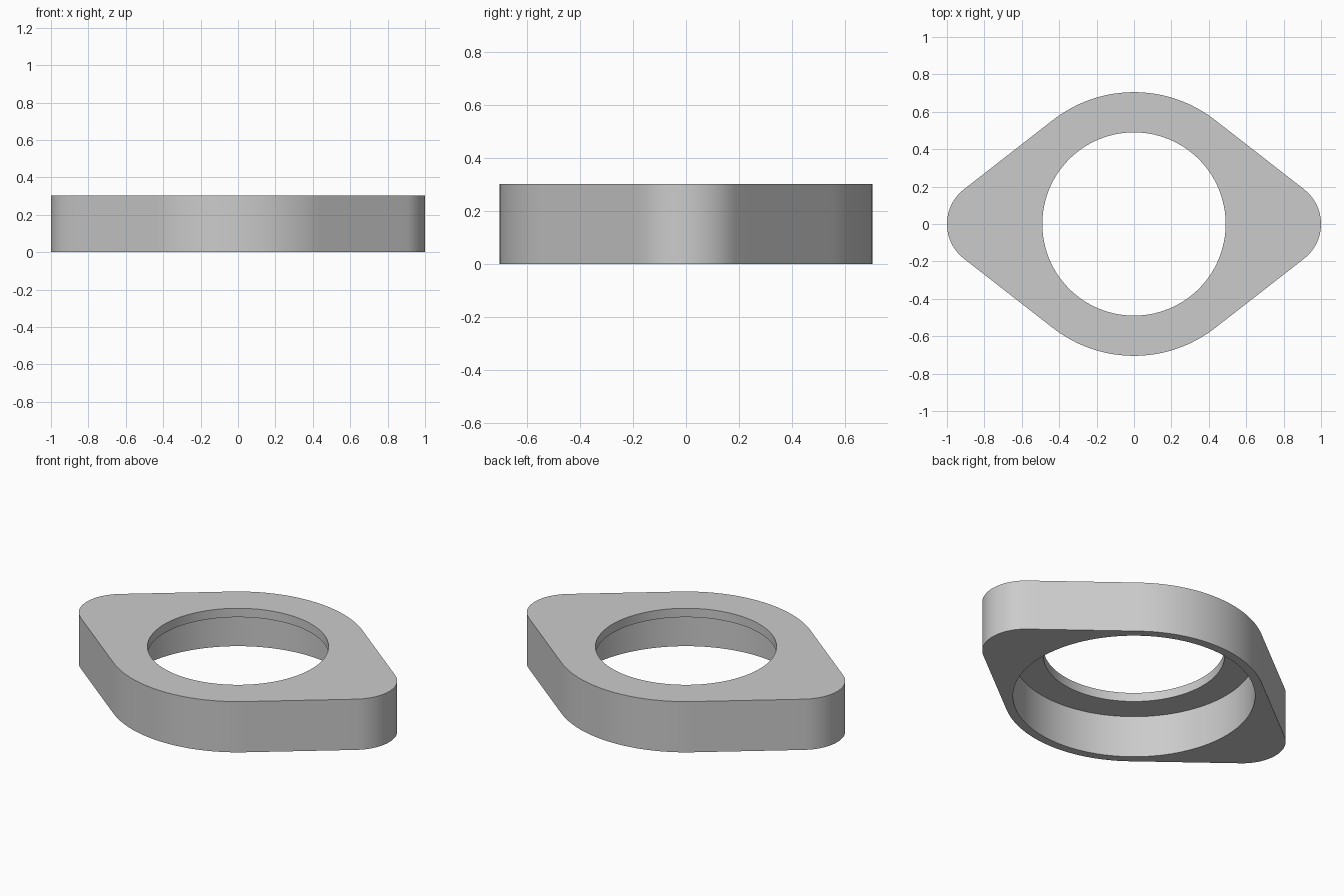
import bpy
import bmesh
from math import acos, atan2, cos, sin, sqrt, pi, radians

cube = bpy.data.objects.get("Cube")
if cube:
    bpy.data.objects.remove(cube, do_unlink=True)

# Main dimensions
HEIGHT, STEP = 0.303, 0.25       # full thickness, underside of the lip
BODY_R, TIP_R = 0.705, 0.235     # rounded middle and rounded ends
HOLE_R, BORE_R = 0.49, 0.655     # through hole and recess below it
TIP_X = 1 - TIP_R
SLOPE = acos((BODY_R - TIP_R) / TIP_X)   # normal of the straight flank
TIP_END = atan2(TIP_R * sin(SLOPE), TIP_X + TIP_R * cos(SLOPE))


def outline(a):
    """Distance from the centre to the outer edge, first quadrant."""
    if a >= SLOPE:
        return BODY_R
    if a >= TIP_END:
        return BODY_R / cos(a - SLOPE)
    return TIP_X * cos(a) + sqrt(TIP_R ** 2 - (TIP_X * sin(a)) ** 2)


# Angles in one quadrant, with exact points where arcs meet flanks
quarter = []
for start, end, steps in ((0, TIP_END, 10), (TIP_END, SLOPE, 14), (SLOPE, pi / 2, 12)):
    quarter += [start + (end - start) * i / steps for i in range(steps)]
half = quarter + [pi / 2] + [pi - a for a in reversed(quarter[1:])]
edge = [(a, outline(min(a, pi - a))) for a in half]
edge += [(a + pi, r) for a, r in edge]

# Cross-section loops, swept once around the part
bm = bmesh.new()


def loop(z, radius=None):
    return [bm.verts.new(((radius or r) * cos(a), (radius or r) * sin(a), z)) for a, r in edge]


loops = [loop(0), loop(HEIGHT), loop(HEIGHT, HOLE_R),
         loop(STEP, HOLE_R), loop(STEP, BORE_R), loop(0, BORE_R)]
n = len(edge)
for k, low in enumerate(loops):
    high = loops[(k + 1) % len(loops)]
    for i in range(n):
        j = (i + 1) % n
        bm.faces.new((low[i], low[j], high[j], high[i]))
bmesh.ops.recalc_face_normals(bm, faces=bm.faces)

mesh = bpy.data.meshes.new("flange_plate")
bm.to_mesh(mesh)
bm.free()
flange = bpy.data.objects.new("flange_plate", mesh)
bpy.context.collection.objects.link(flange)

# Plain grey material
grey = bpy.data.materials.new("plain_grey")
grey.use_nodes = True
colour = (0.6, 0.6, 0.6, 1)
grey.diffuse_color = colour
grey.node_tree.nodes["Principled BSDF"].inputs["Base Color"].default_value = colour
mesh.materials.append(grey)

# Smooth walls with sharp rims
bpy.ops.object.select_all(action='DESELECT')
flange.select_set(True)
bpy.context.view_layer.objects.active = flange
bpy.ops.object.shade_smooth_by_angle(angle=radians(30))
